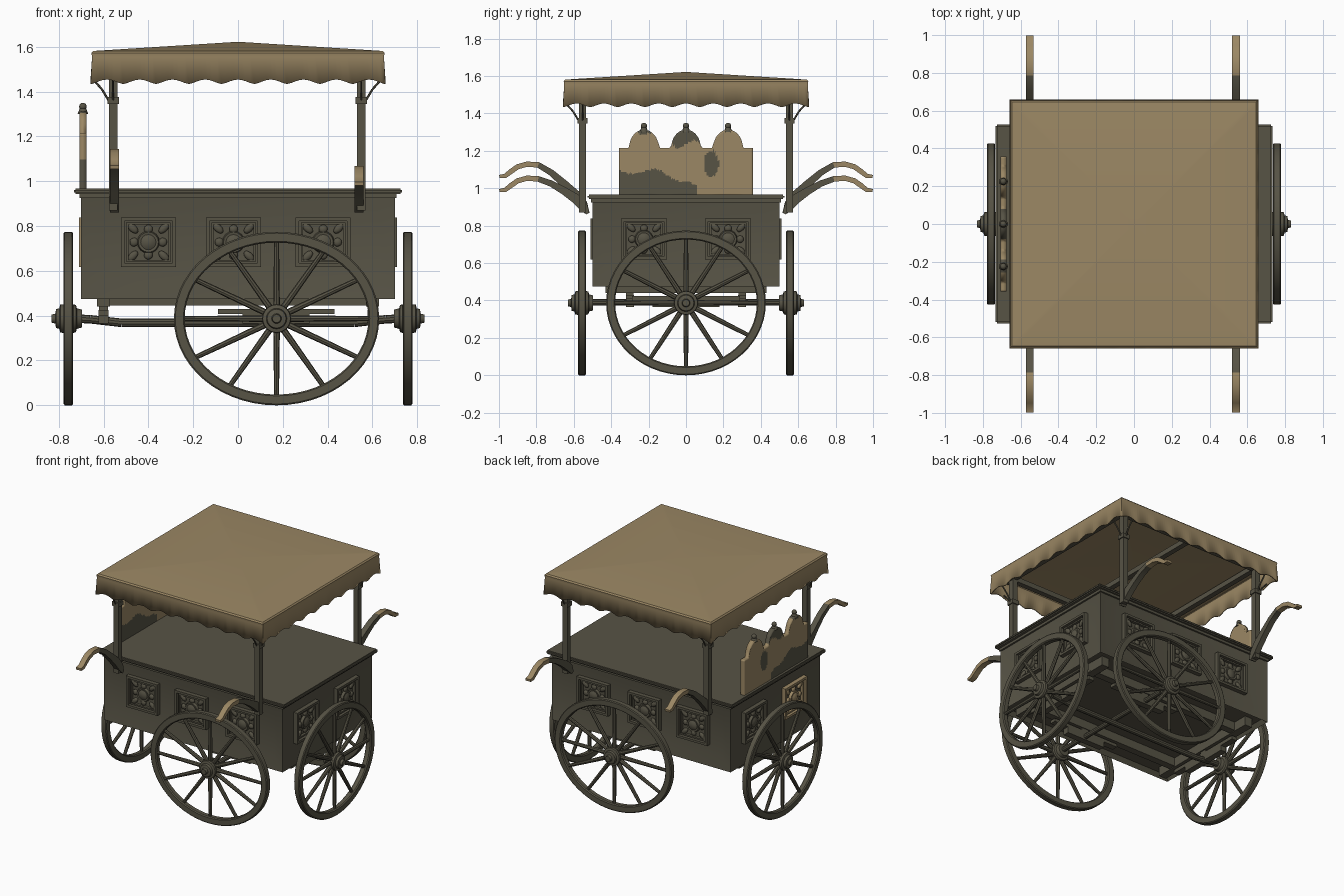
import bpy, bmesh, math
from mathutils import Matrix, Vector

if "Cube" in bpy.data.objects:
    bpy.data.objects.remove(bpy.data.objects["Cube"])

def material(name, rgb):
    m = bpy.data.materials.new(name)
    m.diffuse_color = (*rgb, 1)
    m.use_nodes = True
    m.node_tree.nodes["Principled BSDF"].inputs["Base Color"].default_value = m.diffuse_color
    return m

DARK = material("dark olive wood", (0.095, 0.087, 0.060))
TAN = material("tan canvas", (0.330, 0.245, 0.128))

def finish(name, bm, mats=(DARK,), loc=(0, 0, 0), rz=0, rule=None):
    bmesh.ops.remove_doubles(bm, verts=bm.verts, dist=1e-5)
    bmesh.ops.recalc_face_normals(bm, faces=bm.faces)
    if rule:
        for f in bm.faces:
            f.material_index = rule(f.calc_center_median())
    me = bpy.data.meshes.new(name)
    bm.to_mesh(me)
    bm.free()
    for m in mats:
        me.materials.append(m)
    ob = bpy.data.objects.new(name, me)
    ob.location, ob.rotation_euler.z = loc, rz
    bpy.context.collection.objects.link(ob)
    return ob

def box(bm, x0, x1, y0, y1, z0, z1):
    m = Matrix.Translation(((x0+x1)/2, (y0+y1)/2, (z0+z1)/2)) @ Matrix.Diagonal((x1-x0, y1-y0, z1-z0, 1))
    return bmesh.ops.create_cube(bm, size=1, matrix=m)["verts"]

def rod(bm, a, b, r1, r2, seg=8):
    a, b = Vector(a), Vector(b)
    m = Matrix.Translation((a+b)/2) @ (b-a).to_track_quat('Z', 'Y').to_matrix().to_4x4()
    bmesh.ops.create_cone(bm, cap_ends=True, segments=seg, radius1=r1, radius2=r2, depth=(b-a).length, matrix=m)

def lathe(bm, prof, n, grow=0, closed=False):
    """Turn (radius, y) points round the y axis; grow widens the ring in x."""
    rings = [[bm.verts.new(((r+grow)*math.cos(k*math.tau/n), y, r*math.sin(k*math.tau/n)))
              for r, y in prof] for k in range(n)]
    m = len(prof)
    for k in range(n):
        a, b = rings[k], rings[(k+1) % n]
        for i in range(m if closed else m-1):
            j = (i+1) % m
            bm.faces.new((a[i], a[j], b[j], b[i]))

def sweep(bm, path, x, w):
    """Square-section bar in the yz plane through (y, z, thickness) points."""
    prev = None
    for i, (y, z, t) in enumerate(path):
        p, q = path[max(i-1, 0)], path[min(i+1, len(path)-1)]
        d = Vector((q[0]-p[0], q[1]-p[1])).normalized()
        ny, nz = -d.y*t/2, d.x*t/2
        ring = [bm.verts.new((x+sx*w/2, y+s*ny, z+s*nz)) for sx, s in ((-1, -1), (1, -1), (1, 1), (-1, 1))]
        if prev:
            for k in range(4):
                bm.faces.new((prev[k], prev[(k+1) % 4], ring[(k+1) % 4], ring[k]))
        else:
            bm.faces.new(ring)
        prev = ring
    bm.faces.new(prev)

# Cart body: box with sloping sunk panels on the sides and a hollow floor
bm = bmesh.new()
box(bm, -.70, .70, -.50, .50, .475, .945)
bm.faces.ensure_lookup_table()
for f in list(bm.faces):
    n = f.normal.copy()
    if n.z > .5:
        continue
    under = n.z < -.5
    bmesh.ops.inset_region(bm, faces=[f], thickness=.03 if under else .11, depth=0)
    bmesh.ops.translate(bm, verts=f.verts, vec=-n*(.03 if under else .02))
finish("cart_body", bm)

# Counter top
bm = bmesh.new()
box(bm, -.732, .732, -.527, .527, .942, .968)
bmesh.ops.bevel(bm, geom=[e for e in bm.edges], offset=.008, segments=2, affect='EDGES')
finish("counter_top", bm)
bm = bmesh.new()
box(bm, -.707, .707, -.507, .507, .925, .943)
finish("counter_moulding", bm)

# Carved panels: frame, corner leaves, rosette
def panel(name, loc, rz, mats=(DARK,)):
    bm = bmesh.new()
    w, h, t = .115, .102, .016
    for s in (-1, 1):
        box(bm, -w, w, -.024, .02, s*h-t/2, s*h+t/2)
        box(bm, s*w-t/2, s*w+t/2, -.024, .02, -h-t/2, h+t/2)
        box(bm, -w*.85, w*.85, -.012, .02, s*h*.82-.005, s*h*.82+.005)
        box(bm, s*w*.82-.005, s*w*.82+.005, -.012, .02, -h*.85, h*.85)
    lathe(bm, [(0, -.02), (.02, -.018), (.034, -.01), (.045, -.012), (.05, 0), (.05, .02)], 16)
    for k in range(4):
        a = math.pi/4 + k*math.pi/2
        c, s = math.cos(a), math.sin(a)
        m = Matrix.Translation((c*.098, 0, s*.088)) @ Matrix.Rotation(-a, 4, 'Y') @ Matrix.Diagonal((.03, .012, .017, 1))
        bmesh.ops.create_icosphere(bm, subdivisions=2, radius=1, matrix=m)
        m = Matrix.Translation((math.cos(a+.785)*.064, 0, math.sin(a+.785)*.058)) @ Matrix.Diagonal((.02, .012, .02, 1))
        bmesh.ops.create_icosphere(bm, subdivisions=2, radius=1, matrix=m)
    finish(name, bm, mats, loc, rz)

for i, x in enumerate((-.40, -.02, .38)):
    panel(f"front_panel_{i}", (x, -.486, .728), 0)
    panel(f"back_panel_{i}", (x, .486, .728), math.pi)
for i, y in enumerate((-.225, .225)):
    panel(f"right_panel_{i}", (.686, y, .728), math.pi/2)
    panel(f"left_panel_{i}", (-.686, y, .728), -math.pi/2, (TAN if i == 0 else DARK,))

# Spoked wheels, slightly wider than tall
def wheel(name, loc, rz, rx):
    bm = bmesh.new()
    R, g = .387, rx - .387
    lathe(bm, [(R, -.016), (R, .016), (R-.006, .021), (R-.042, .021), (R-.048, .014),
               (R-.048, -.014), (R-.042, -.021), (R-.006, -.021)], 56, g, True)
    for k in range(12):
        a = k*math.tau/12
        c, s = math.cos(a), math.sin(a)
        rod(bm, (c*.04, 0, s*.04), (c*(R-.04+g), 0, s*(R-.04)), .015, .011)
    lathe(bm, [(0, -.075), (.018, -.075), (.022, -.058), (.042, -.055), (.046, -.04), (.062, -.036),
               (.064, -.022), (.056, -.018), (.056, .018), (.064, .022), (.060, .034),
               (.046, .038), (.04, .06), (0, .06)], 24)
    finish(name, bm, (DARK,), loc, rz)

wheel("front_wheel", (.172, -.556, .387), 0, .458)
wheel("back_wheel", (.172, .556, .387), math.pi, .458)
wheel("right_wheel", (.757, 0, .387), math.pi/2, .427)
wheel("left_wheel", (-.757, 0, .387), -math.pi/2, .427)

# Axles, leaf springs and chassis beams
bm = bmesh.new()
pts = [(-.75, .388), (-.66, .384), (-.52, .368), (.52, .368), (.66, .384), (.75, .388)]
for (xa, za), (xb, zb) in zip(pts, pts[1:]):
    rod(bm, (xa, 0, za), (xb, 0, zb), .019, .019, 10)
rod(bm, (.172, -.55, .39), (.172, .55, .39), .017, .017, 10)
finish("axles", bm)
bm = bmesh.new()
for y in (-.30, .30):
    box(bm, -.63, .63, y-.025, y+.025, .445, .51)
    box(bm, -.09, .43, y-.022, y+.022, .408, .43)
    box(bm, .02, .32, y-.022, y+.022, .365, .408)
    box(bm, .145, .20, y-.02, y+.02, .37, .45)
for x in (-.60, .60):
    box(bm, x-.028, x+.028, -.43, .43, .44, .51)
    box(bm, x-.022, x+.022, -.29, .29, .40, .425)
    box(bm, x-.022, x+.022, -.18, .18, .365, .40)
    box(bm, x-.02, x+.02, -.025, .025, .37, .45)
finish("chassis_springs", bm)

# Canopy posts with collars and slim braces
for nx, x in (("left", -.557), ("right", .55)):
    for ny, s in (("front", -1), ("back", 1)):
        bm = bmesh.new()
        y = s*.553
        box(bm, x-.019, x+.019, y-.019, y+.019, .87, 1.56)
        box(bm, x-.026, x+.026, y-.026, y+.026, 1.345, 1.375)
        for dx, dy in ((math.copysign(1, x), 0), (0, s)):
            rod(bm, (x+dx*.02, y+dy*.02, 1.36), (x+dx*.05, y+dy*.05, 1.41), .005, .005, 6)
            rod(bm, (x+dx*.05, y+dy*.05, 1.41), (x+dx*.09, y+dy*.09, 1.455), .005, .005, 6)
        finish(f"{ny}_{nx}_post", bm)

# Roof frame under the canvas
bm = bmesh.new()
for s in (-.553, .553):
    box(bm, -.62, .62, s-.018, s+.018, 1.52, 1.555)
for x in (-.555, 0, .55):
    box(bm, x-.018, x+.018, -.62, .62, 1.53, 1.565)
finish("roof_frame", bm)

# Canopy: shallow pyramid and scalloped valance
bm = bmesh.new()
N = 72
corners = [(-1, -1), (1, -1), (1, 1), (-1, 1)]
rows = []
for k in range(4):
    (ax, ay), (bx, by) = corners[k], corners[(k+1) % 4]
    for i in range(N):
        t = i/N
        u, v = ax+(bx-ax)*t, ay+(by-ay)*t
        low = 1.434 + .02*abs(math.sin(math.pi*9*t))**1.5
        rows.append([bm.verts.new((u*r, v*r, z)) for r, z in
                     ((.646, 1.581), (.654, 1.572), (.651, 1.555), (.658, low))])
apex = bm.verts.new((0, 0, 1.622))
for a, b in zip(rows, rows[1:]+rows[:1]):
    bm.faces.new((apex, a[0], b[0]))
    for i in range(3):
        bm.faces.new((a[i], a[i+1], b[i+1], b[i]))
ob = finish("canopy", bm, (TAN,))
mod = ob.modifiers.new("thickness", 'SOLIDIFY')
mod.thickness, mod.offset = .008, -1

# Push handles: dark arms with tan grips, left pair higher
low = [(.525, .865, .02), (.55, .905, .05), (.59, .945, .052), (.65, .985, .042), (.72, 1.025, .034), (.79, 1.05, .03),
       (.85, 1.054, .028), (.90, 1.04, .028), (.94, 1.012, .027), (.965, .992, .024), (.998, .988, .016)]
for nx, x, lift in (("left", -.552, .075), ("right", .54, 0)):
    for ny, s in (("front", -1), ("back", 1)):
        bm = bmesh.new()
        sweep(bm, [(s*y, z + lift*min(1, max(0, (y-.525)/.25)), t) for y, z, t in low], x, .04)
        finish(f"{ny}_{nx}_handle", bm, (DARK, TAN), rule=lambda c: int(abs(c.y) > .80))

# Backboard with three arches, worn paint patches set by rule
def top(y):
    d = min(abs(y-c) for c in (-.225, 0, .225))
    return 1.215 + (.098*math.sqrt(1-(d/.08)**2) if d < .08 else 0)

def patch(c):
    y, z = c.y, c.z
    wave = 1.09 + .012*math.sin(y*28)
    if y < .06 and z < wave - max(0, y+.14)*.42:
        return 0
    if abs(y) < .085 and z > 1.235 + .02*math.sin(y*40):
        return 0
    if ((y-.135)/.04)**2 + ((z-1.13)/.07)**2 < 1 or ((y+.225)/.05)**2 + ((z-1.31)/.02)**2 < 1:
        return 0
    return 1

bm = bmesh.new()
C, Rw = 72, 28
grid = [[bm.verts.new((-.692, y, .96+(top(y)-.96)*j/Rw)) for j in range(Rw+1)]
        for y in (-.357+.714*i/C for i in range(C+1))]
for a, b in zip(grid, grid[1:]):
    for j in range(Rw):
        bm.faces.new((a[j], b[j], b[j+1], a[j+1]))
ob = finish("backboard", bm, (DARK, TAN), rule=patch)
mod = ob.modifiers.new("thickness", 'SOLIDIFY')
mod.thickness, mod.offset = .032, 0
bm = bmesh.new()
for y in (-.225, 0, .225):
    rod(bm, (-.692, y, 1.30), (-.692, y, 1.325), .024, .014, 12)
    bmesh.ops.create_uvsphere(bm, u_segments=12, v_segments=8, radius=.017,
                              matrix=Matrix.Translation((-.692, y, 1.333)))
finish("backboard_finials", bm)

# Smooth rounded parts, keep edges sharp
bpy.ops.object.select_all(action='SELECT')
bpy.context.view_layer.objects.active = ob
bpy.ops.object.shade_smooth_by_angle(angle=math.radians(35))
